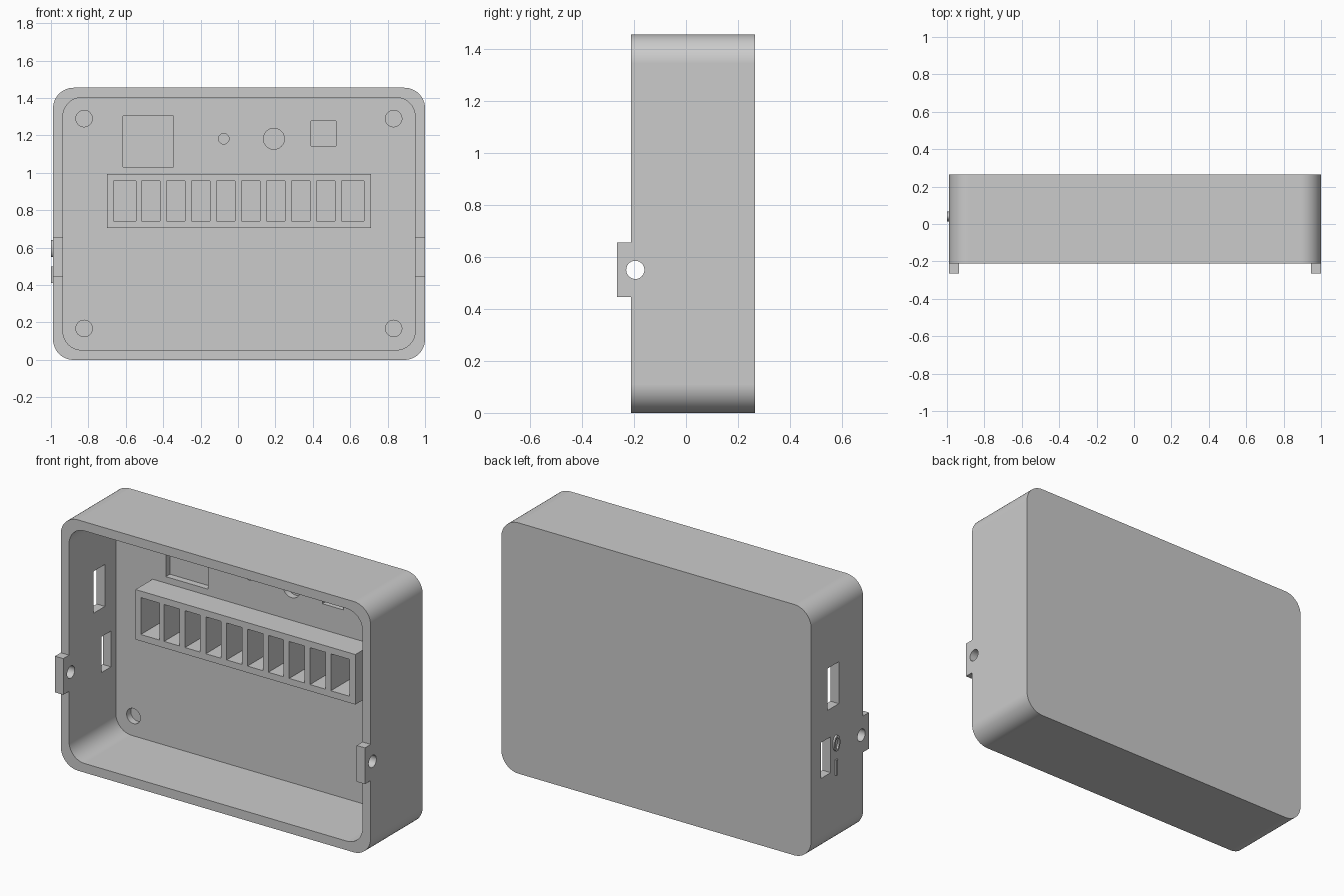
import bpy, bmesh
from math import sin, cos, pi, radians

cube = bpy.data.objects.get("Cube")
if cube:
    bpy.data.objects.remove(cube, do_unlink=True)

grey = bpy.data.materials.new("plain grey")
grey.use_nodes = True
grey.diffuse_color = (0.6, 0.6, 0.6, 1)
grey.node_tree.nodes["Principled BSDF"].inputs["Base Color"].default_value = (0.6, 0.6, 0.6, 1)


# ---- outlines, as (horizontal, z) points
def rect(u0, u1, v0, v1):
    return [(u0, v0), (u1, v0), (u1, v1), (u0, v1)]


def ellipse(u, v, ru, rv=None, n=40):
    rv = rv or ru
    return [(u + ru * cos(2 * pi * i / n), v + rv * sin(2 * pi * i / n)) for i in range(n)]


def rounded(u0, u1, v0, v1, r, steps=12):
    centres = [(u1 - r, v1 - r), (u0 + r, v1 - r), (u0 + r, v0 + r), (u1 - r, v0 + r)]
    return [(cu + r * cos((k + i / steps) * pi / 2), cv + r * sin((k + i / steps) * pi / 2))
            for k, (cu, cv) in enumerate(centres) for i in range(steps + 1)]


# ---- one object made of one or more straight prisms along x or y
def prisms(name, parts):
    bm = bmesh.new()
    for outline, lo, hi, axis in parts:
        ends = []
        for t in (lo, hi):
            ends.append([bm.verts.new((u, t, v) if axis == "y" else (t, u, v)) for u, v in outline])
        a, b = ends
        bm.faces.new(a)
        bm.faces.new(b[::-1])
        for i in range(len(a)):
            j = (i + 1) % len(a)
            bm.faces.new((a[j], a[i], b[i], b[j]))
    bmesh.ops.recalc_face_normals(bm, faces=bm.faces)
    mesh = bpy.data.meshes.new(name)
    bm.to_mesh(mesh)
    bm.free()
    mesh.materials.append(grey)
    obj = bpy.data.objects.new(name, mesh)
    bpy.context.collection.objects.link(obj)
    return obj


def activate(obj):
    bpy.ops.object.select_all(action="DESELECT")
    obj.select_set(True)
    bpy.context.view_layer.objects.active = obj


def combine(obj, tool, operation="DIFFERENCE"):
    activate(obj)
    mod = obj.modifiers.new("combine", "BOOLEAN")
    mod.operation, mod.solver, mod.object = operation, "EXACT", tool
    bpy.ops.object.modifier_apply(modifier=mod.name)


def discard(obj):
    bpy.data.objects.remove(obj, do_unlink=True)


def finish(obj):
    activate(obj)
    bpy.ops.object.shade_smooth_by_angle(angle=radians(30))
    mod = obj.modifiers.new("even shading", "WEIGHTED_NORMAL")
    mod.keep_sharp = True


LEFT, RIGHT, TOP = 1.0, -0.989, 1.455
FRONT, BACK, WALL = -0.212, 0.265, 0.053
FLOOR, POCKET = 0.217, 0.255

# ---- open tray with rounded corners
case = prisms("case", [(rounded(RIGHT, LEFT, 0, TOP, 0.11), FRONT, BACK, "y")])
cavity = prisms("cavity_cutter", [
    (rounded(RIGHT + WALL, LEFT - WALL, WALL, TOP - WALL, 0.1), FRONT - 0.2, FLOOR, "y")])
combine(case, cavity)
discard(cavity)

# ---- screw tabs on the rim
tab = rect(-0.265, -0.14, 0.445, 0.655)
tabs = prisms("tabs", [(tab, RIGHT, RIGHT + WALL, "x"), (tab, LEFT - WALL, LEFT, "x")])
combine(case, tabs, "UNION")
discard(tabs)

# ---- openings: screw holes, side slots, floor pockets
openings = [
    (ellipse(-0.195, 0.55, 0.035), -1.1, 1.1, "x"),
    (rect(0.012, 0.117, 0.812, 1.055), -1.1, -0.9, "x"),
    (rect(0.086, 0.173, 0.44, 0.648), -1.1, -0.9, "x"),
]
pockets = [ellipse(x, z, 0.044) for x in (-0.823, 0.832) for z in (0.168, 1.29)]
pockets += [
    ellipse(-0.076, 1.182, 0.028),
    ellipse(0.192, 1.182, 0.056),
    rect(-0.615, -0.344, 1.032, 1.303),
    rect(0.39, 0.524, 1.144, 1.277),
]
openings += [(p, FLOOR - 0.03, POCKET, "y") for p in pockets]
cutter = prisms("opening_cutter", openings)
combine(case, cutter)
discard(cutter)

# ---- terminal block with ten slots, the end ones wider
block = prisms("terminal_block", [(rect(-0.7, 0.711, 0.705, 0.995), 0.06, FLOOR, "y")])
slots = []
for i in range(10):
    x = -0.65 + 0.1338 * i
    x0 = x - (0.016 if i == 0 else 0)
    x1 = x + 0.098 + (0.022 if i == 9 else 0.007 if i == 0 else 0)
    slots.append((rect(x0, x1, 0.743, 0.957), 0, POCKET, "y"))
slot_cutter = prisms("slot_cutter", slots)
combine(block, slot_cutter)
combine(case, slot_cutter)
discard(slot_cutter)

# ---- raised switch position marks on the right wall
ring = prisms("switch_ring", [(ellipse(0.04, 0.595, 0.027, 0.045), -1.0, RIGHT, "x")])
hole = prisms("ring_cutter", [(ellipse(0.04, 0.595, 0.015, 0.033), -1.1, -0.9, "x")])
combine(ring, hole)
discard(hole)
bar = prisms("switch_bar", [(rect(0.033, 0.047, 0.41, 0.5), -1.0, RIGHT, "x")])

for obj in (case, block, ring, bar):
    finish(obj)
